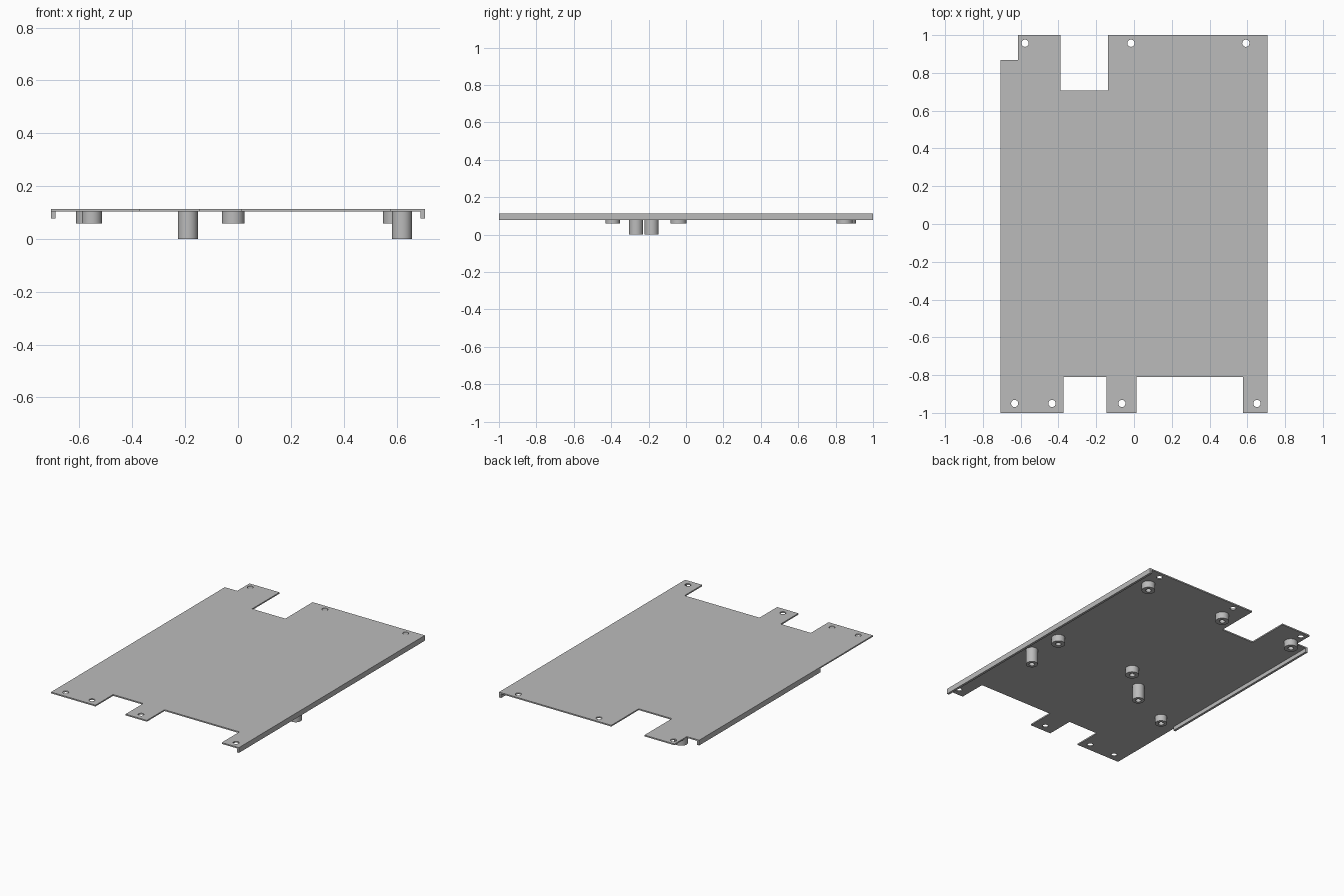
import bpy, bmesh, math

if "Cube" in bpy.data.objects:
    bpy.data.objects.remove(bpy.data.objects["Cube"])

grey = bpy.data.materials.new("plain grey")
grey.diffuse_color = (0.5, 0.5, 0.5, 1)
grey.use_nodes = True
grey.node_tree.nodes["Principled BSDF"].inputs["Base Color"].default_value = grey.diffuse_color

TOP, UNDER = 0.113, 0.104       # plate faces
LIP = 0.077                     # lower edge of the side flanges
W = 0.707                       # half width


def circle(x, y, r, n=32):
    return [(x + r * math.cos(math.tau * i / n), y + r * math.sin(math.tau * i / n))
            for i in range(n)]


def extrude(name, loops, z0, z1):
    """Fill the first loop, leave the others as holes, and extrude from z0 to z1."""
    cu = bpy.data.curves.new(name, 'CURVE')
    cu.dimensions, cu.fill_mode = '2D', 'BOTH'
    cu.extrude = (z1 - z0) / 2
    for pts in loops:
        sp = cu.splines.new('POLY')
        sp.points.add(len(pts) - 1)
        for p, (x, y) in zip(sp.points, pts):
            p.co = (x, y, 0, 1)
        sp.use_cyclic_u = True
    ob = bpy.data.objects.new(name, cu)
    bpy.context.collection.objects.link(ob)
    bpy.ops.object.select_all(action='DESELECT')
    ob.select_set(True)
    bpy.context.view_layer.objects.active = ob
    bpy.ops.object.convert(target='MESH')
    ob = bpy.context.object
    bm = bmesh.new()
    bm.from_mesh(ob.data)
    bmesh.ops.remove_doubles(bm, verts=bm.verts, dist=1e-5)
    bmesh.ops.recalc_face_normals(bm, faces=bm.faces)
    bmesh.ops.translate(bm, verts=bm.verts, vec=(0, 0, (z0 + z1) / 2))
    bm.to_mesh(ob.data)
    bm.free()
    ob.data.materials.clear()
    ob.data.materials.append(grey)
    bpy.ops.object.shade_smooth_by_angle(angle=math.radians(30))
    return ob


# Plate with notched ends and mounting holes
outline = [(-W, -1), (-0.373, -1), (-0.373, -0.81), (-0.146, -0.81), (-0.146, -1),
           (0.014, -1), (0.014, -0.81), (0.578, -0.81), (0.578, -1), (W, -1),
           (W, 1), (-0.138, 1), (-0.138, 0.706), (-0.388, 0.706), (-0.388, 1),
           (-0.614, 1), (-0.614, 0.868), (-W, 0.868)]
holes = [(x, 0.957) for x in (-0.577, -0.016, 0.592)]
holes += [(x, -0.95) for x in (-0.632, -0.434, -0.064, 0.651)]
extrude("plate", [outline] + [circle(x, y, 0.019) for x, y in holes], UNDER, TOP)

# Folded side flanges
for name, x0, x1, y0, y1 in (("right_flange", W - 0.016, W, -1, 1),
                             ("left_flange", -W, -W + 0.016, -0.435, 0.868)):
    extrude(name, [[(x0, y0), (x1, y0), (x1, y1), (x0, y1)]], LIP, UNDER)

# Hollow standoffs under the plate: x, y, outer radius, lower end
standoffs = [(0.592, 0.848, 0.043, 0.058), (-0.018, 0.848, 0.043, 0.058),
             (-0.57, 0.866, 0.043, 0.058), (0.592, -0.04, 0.043, 0.058),
             (-0.018, -0.04, 0.043, 0.058), (-0.553, -0.392, 0.038, 0.058),
             (0.621, -0.267, 0.038, 0), (-0.19, -0.184, 0.038, 0)]
for i, (x, y, r, z) in enumerate(standoffs):
    kind = "tall_standoff" if z == 0 else "short_standoff"
    extrude(f"{kind}_{i + 1}", [circle(x, y, r), circle(x, y, 0.018)], z, UNDER)
